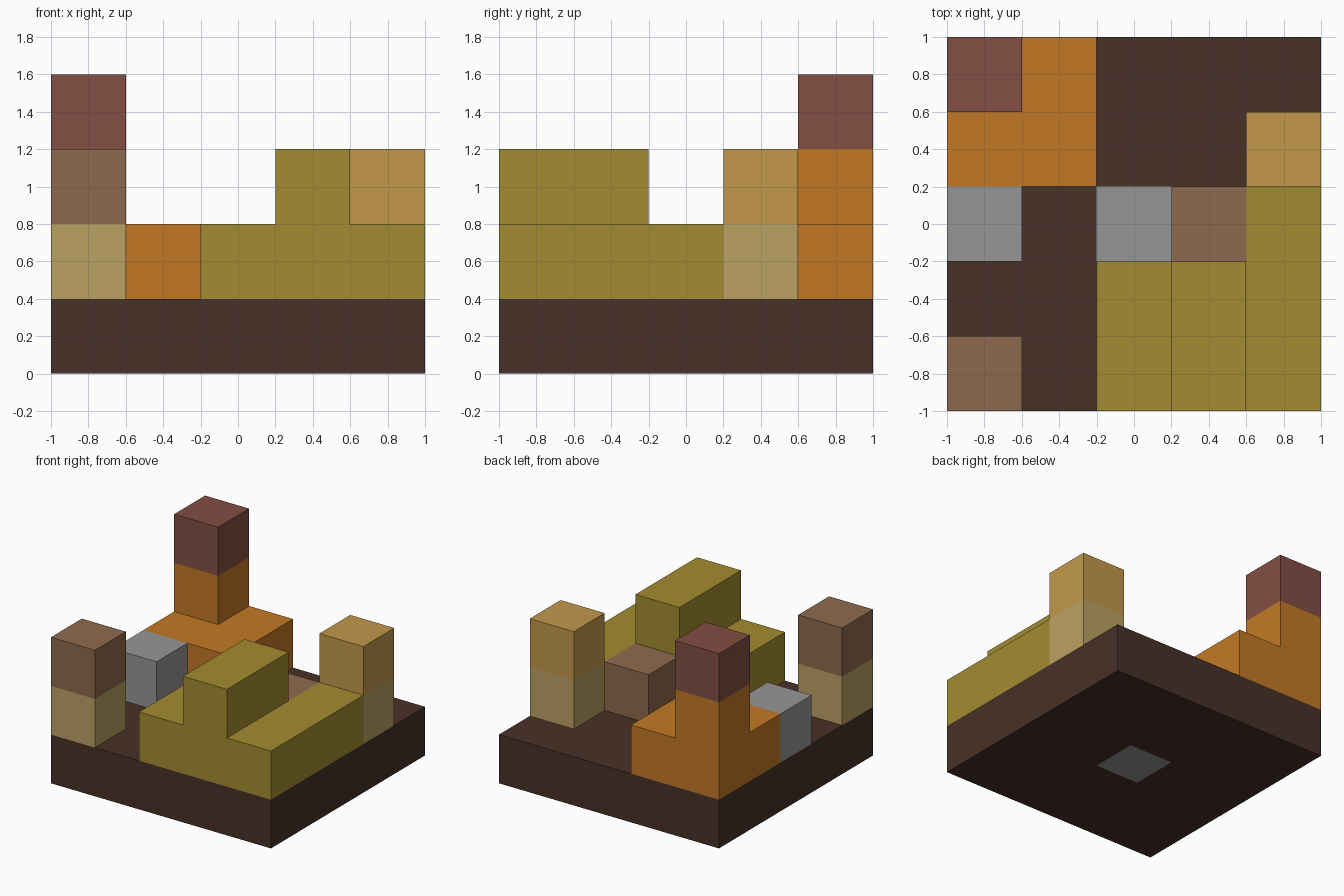
import bpy
import bmesh
from itertools import product
from math import radians
from mathutils import Vector

CELL = 0.4

cube = bpy.data.objects.get("Cube")
if cube:
    bpy.data.objects.remove(cube, do_unlink=True)


def linear(v):
    v /= 255
    return v / 12.92 if v <= 0.04045 else ((v + 0.055) / 1.055) ** 2.4


def material(name, *rgb):
    mat = bpy.data.materials.new(name)
    mat.use_nodes = True
    colour = [linear(v) for v in rgb] + [1]
    mat.diffuse_color = colour
    bsdf = mat.node_tree.nodes["Principled BSDF"]
    bsdf.inputs["Base Color"].default_value = colour
    bsdf.inputs["Roughness"].default_value = 0.9
    return mat


def box(x, y, z):
    """Grid cells in three half-open index ranges."""
    return set(product(range(*x), range(*y), range(*z)))


def blocks(name, cells, mat):
    """One solid made of grid cells, with only its outer faces."""
    bm = bmesh.new()
    verts = {}

    def vert(p):
        if p not in verts:
            verts[p] = bm.verts.new((p[0] * CELL - 1, p[1] * CELL - 1, p[2] * CELL))
        return verts[p]

    for cell in sorted(cells):
        for axis, side in product(range(3), (0, 1)):
            near = list(cell)
            near[axis] += 2 * side - 1
            if tuple(near) in cells:
                continue
            u, v = (axis + 1) % 3, (axis + 2) % 3
            ring = []
            for du, dv in ((0, 0), (1, 0), (1, 1), (0, 1)):
                p = list(cell)
                p[axis] += side
                p[u] += du
                p[v] += dv
                ring.append(vert(tuple(p)))
            bm.faces.new(ring if side else ring[::-1])

    # Merge coplanar squares into large flat faces
    bmesh.ops.dissolve_limit(bm, angle_limit=radians(1),
                             verts=bm.verts[:], edges=bm.edges[:])
    bmesh.ops.recalc_face_normals(bm, faces=bm.faces[:])
    mesh = bpy.data.meshes.new(name)
    bm.to_mesh(mesh)
    bm.free()
    mesh.materials.append(mat)
    obj = bpy.data.objects.new(name, mesh)
    bpy.context.collection.objects.link(obj)
    return obj


dark = material("dark_brown", 72, 49, 39)
grey = material("stone_grey", 150, 150, 150)
olive = material("olive", 164, 140, 49)
orange = material("orange", 195, 121, 37)
red = material("brick_red", 130, 78, 67)
brown = material("wood_brown", 143, 106, 78)
sand = material("pale_sand", 187, 161, 99)
tan = material("tan", 195, 152, 76)

# Ground slab around a flush centre stone
centre = box((2, 3), (2, 3), (0, 1))
blocks("base_slab", box((0, 5), (0, 5), (0, 1)) - centre, dark)
blocks("centre_stone", centre, grey)

# Stepped olive mass with a raised ridge
blocks("olive_mass",
       box((2, 5), (0, 2), (1, 2)) | box((4, 5), (2, 3), (1, 2))
       | box((3, 4), (0, 2), (2, 3)), olive)

# Orange corner mass carrying the tall tower
blocks("orange_mass",
       box((0, 2), (3, 5), (1, 2)) | box((0, 1), (4, 5), (2, 3)), orange)
blocks("tower_cap", box((0, 1), (4, 5), (3, 4)), red)

# Two small pillars with sand feet
for name, x, y, mat in (("front_pillar", 0, 0, brown), ("back_pillar", 4, 3, tan)):
    blocks(name + "_foot", box((x, x + 1), (y, y + 1), (1, 2)), sand)
    blocks(name + "_cap", box((x, x + 1), (y, y + 1), (2, 3)), mat)

# Single blocks
blocks("side_stone", box((0, 1), (2, 3), (1, 2)), grey)
blocks("inner_block", box((3, 4), (2, 3), (1, 2)), brown)
